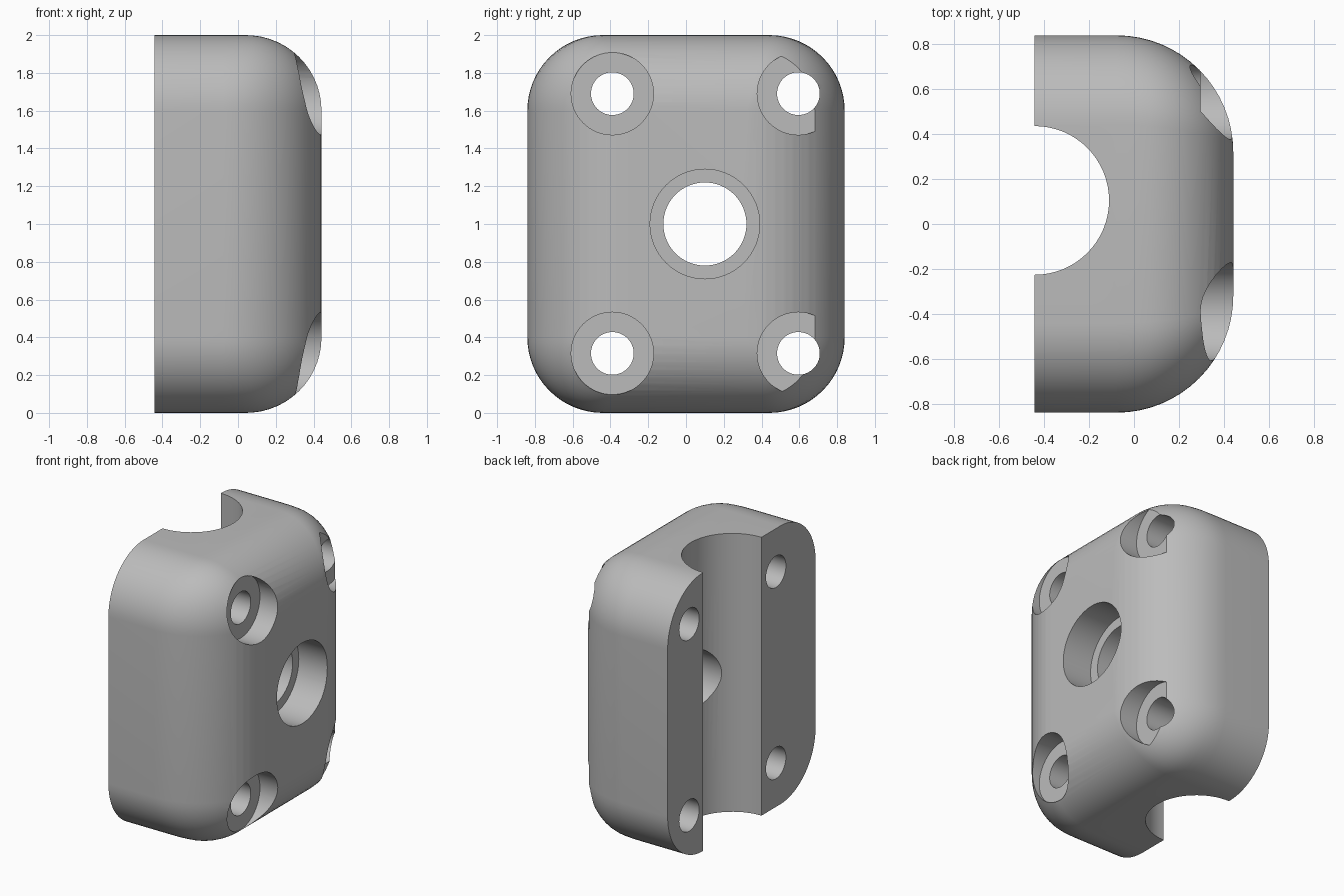
import bpy, bmesh
from math import sin, cos, pi, sqrt
from mathutils import Matrix

cube = bpy.data.objects.get("Cube")
if cube:
    bpy.data.objects.remove(cube, do_unlink=True)

BACK, FRONT = -0.442, 0.442       # extent along x
HALF_Y, HALF_Z = 0.84, 1.0
R_SIDE, R_TOP = 0.52, 0.4         # fillets of the upright and level edges
ARC = 16

grey = bpy.data.materials.new("grey")
grey.use_nodes = True
grey.diffuse_color = (0.5, 0.5, 0.5, 1)
grey.node_tree.nodes["Principled BSDF"].inputs["Base Color"].default_value = (0.5, 0.5, 0.5, 1)


def make_object(name, bm):
    mesh = bpy.data.meshes.new(name)
    bm.to_mesh(mesh)
    bm.free()
    mesh.materials.append(grey)
    obj = bpy.data.objects.new(name, mesh)
    bpy.context.collection.objects.link(obj)
    return obj


def rounded_ring(bm, x, inset_y, inset_z):
    """Rounded rectangle across x whose corners shrink with the insets."""
    ry = R_TOP * (1 - inset_y / R_SIDE)
    rz = R_TOP - inset_z
    cy, cz = HALF_Y - inset_y - ry, HALF_Z - inset_z - rz
    ring = []
    for quarter, (sy, sz) in enumerate([(1, 1), (-1, 1), (-1, -1), (1, -1)]):
        for i in range(ARC + 1):
            a = (quarter + i / ARC) * pi / 2
            ring.append(bm.verts.new((x, sy * cy + ry * cos(a), 1 + sz * cz + rz * sin(a))))
    return ring


# Body: rounded sections lofted from the flat back to the front face
bm = bmesh.new()
rings = [rounded_ring(bm, BACK, 0, 0)]
for i in range(ARC + 1):
    t = i / ARC * pi / 2
    x = FRONT - R_SIDE * (1 - sin(t))
    level = max(0, x - (FRONT - R_TOP))
    inset_z = R_TOP - sqrt(max(0, R_TOP ** 2 - level ** 2))
    rings.append(rounded_ring(bm, x, R_SIDE * (1 - cos(t)), inset_z))
for a, b in zip(rings, rings[1:]):
    for j in range(len(a)):
        k = (j + 1) % len(a)
        bm.faces.new((a[j], a[k], b[k], b[j]))
bm.faces.new(rings[0])
bm.faces.new(rings[-1])
bmesh.ops.remove_doubles(bm, verts=bm.verts, dist=0.0005)
bmesh.ops.recalc_face_normals(bm, faces=bm.faces)
body = make_object("clamp_body", bm)


def cut(radius, start, end, y, z=0, axis="X"):
    """Subtract a cylinder that runs along x, or along z at the back face."""
    bm = bmesh.new()
    bmesh.ops.create_cone(bm, cap_ends=True, segments=64, radius1=radius,
                          radius2=radius, depth=end - start)
    mid = (start + end) / 2
    if axis == "X":
        place = Matrix.Translation((mid, y, z)) @ Matrix.Rotation(pi / 2, 4, "Y")
    else:
        place = Matrix.Translation((BACK, y, mid))
    bmesh.ops.transform(bm, matrix=place, verts=bm.verts)
    cutter = make_object("cutter", bm)
    cutter.hide_render = True
    mod = body.modifiers.new("cut", "BOOLEAN")
    mod.operation, mod.solver, mod.object = "DIFFERENCE", "EXACT", cutter
    bpy.ops.object.modifier_apply(modifier=mod.name)
    bpy.data.objects.remove(cutter, do_unlink=True)


bpy.ops.object.select_all(action="DESELECT")
bpy.context.view_layer.objects.active = body
body.select_set(True)

# Half-round pipe channel down the back
cut(0.331, -0.5, 2.5, 0.105, axis="Z")

# Central stepped hole
cut(0.22, -0.6, 0.6, 0.1, 1)
cut(0.29, 0.21, 0.6, 0.1, 1)

# Four counterbored bolt holes
for y in (-0.39, 0.595):
    for z in (0.315, 1.69):
        cut(0.113, -0.6, 0.6, y, z)
        cut(0.218, 0.295, 0.6, y, z)

bpy.ops.object.shade_smooth_by_angle(angle=pi / 6)
